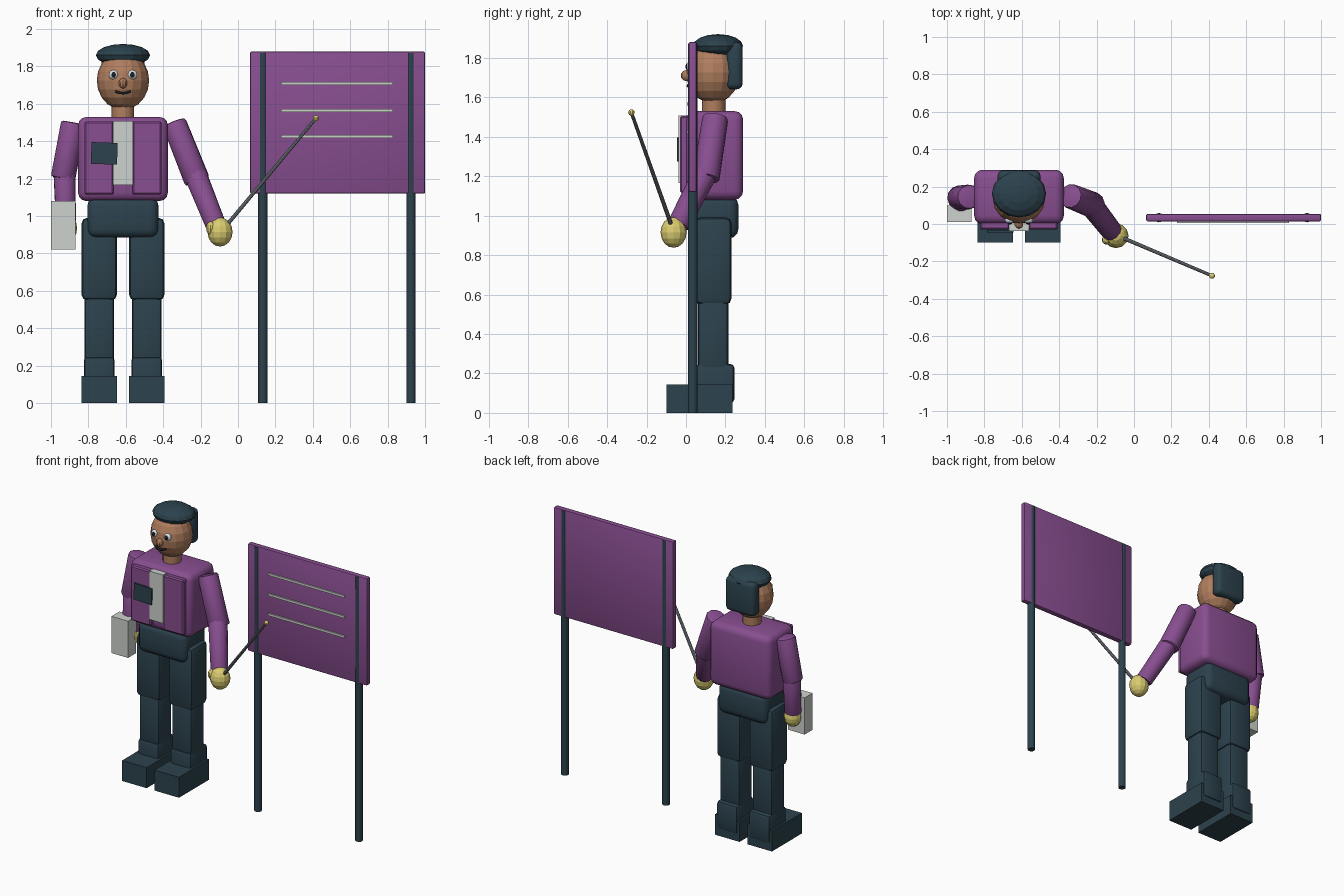
import bpy, bmesh, math
from mathutils import Vector

cube = bpy.data.objects.get("Cube")
if cube:
    bpy.data.objects.remove(cube, do_unlink=True)


def material(name, rgb):
    m = bpy.data.materials.new(name)
    m.use_nodes = True
    lin = [((c / 255 + 0.055) / 1.055) ** 2.4 for c in rgb] + [1]
    m.diffuse_color = lin
    m.node_tree.nodes["Principled BSDF"].inputs["Base Color"].default_value = lin
    return m


PURPLE = material("purple cloth", (136, 78, 144))
DARK = material("dark slate", (44, 66, 77))
SKIN = material("skin", (176, 126, 94))
YELLOW = material("yellow", (218, 204, 112))
PALE = material("pale grey", (206, 210, 205))
STEEL = material("steel grey", (134, 141, 148))
EYE = material("eye white", (222, 232, 236))
BLACK = material("near black", (28, 32, 38))


def finish(name, bm, mat, smooth=False):
    mesh = bpy.data.meshes.new(name)
    bm.to_mesh(mesh)
    bm.free()
    mesh.materials.append(mat)
    ob = bpy.data.objects.new(name, mesh)
    bpy.context.collection.objects.link(ob)
    if smooth:
        bpy.ops.object.select_all(action='DESELECT')
        ob.select_set(True)
        bpy.context.view_layer.objects.active = ob
        bpy.ops.object.shade_smooth_by_angle(angle=math.radians(35))
    return ob


def box(name, x, y, z, mat, bevel=0.0, segments=3):
    """Box from (min, max) ranges, with optional rounded edges."""
    bm = bmesh.new()
    bmesh.ops.create_cube(bm, size=1)
    for v in bm.verts:
        v.co = [(a + b) / 2 + c * (b - a) for c, (a, b) in zip(v.co, (x, y, z))]
    if bevel:
        bmesh.ops.bevel(bm, geom=bm.edges[:], offset=bevel, segments=segments,
                        profile=0.5, affect='EDGES')
    return finish(name, bm, mat, bool(bevel))


def rod(name, a, b, r1, r2, mat, sides=12, bevel=0.0):
    """Round bar between two points."""
    a, b = Vector(a), Vector(b)
    bm = bmesh.new()
    bmesh.ops.create_cone(bm, cap_ends=True, segments=sides, radius1=r1,
                          radius2=r2, depth=(b - a).length)
    if bevel:
        rims = [e for e in bm.edges if any(len(f.verts) > 4 for f in e.link_faces)]
        bmesh.ops.bevel(bm, geom=rims, offset=bevel, segments=2, profile=0.5,
                        affect='EDGES')
    ob = finish(name, bm, mat, True)
    ob.location = (a + b) / 2
    ob.rotation_euler = (b - a).to_track_quat('Z', 'Y').to_euler()
    return ob


def ball(name, centre, radii, mat, u=12, v=8, smooth=False):
    bm = bmesh.new()
    bmesh.ops.create_uvsphere(bm, u_segments=u, v_segments=v, radius=1)
    for vert in bm.verts:
        vert.co = [c + p * r for c, p, r in zip(centre, vert.co, radii)]
    return finish(name, bm, mat, smooth)


CX = -0.615  # centre line of the figure

# Torso and clothes
box("jacket", (CX - .24, CX + .24), (0, .29), (1.08, 1.53), PURPLE, .045)
box("hips", (CX - .19, CX + .19), (.01, .265), (.885, 1.1), DARK, .045)
for side, s in (("right", -1), ("left", 1)):
    xs = sorted((CX + s * .05, CX + s * .207))
    box(side + "_lapel", xs, (-.03, .02), (1.115, 1.505), PURPLE, .008, 1)
box("shirt_front", (CX - .053, CX + .053), (-.037, .02), (1.165, 1.508), PALE)
badge = box("pocket_badge", (-.07, .07), (-.006, .006), (-.058, .058), DARK)
badge.location = (-.715, -.04, 1.335)
badge.rotation_euler = (0, math.radians(2), 0)

# Legs and shoes
for side, s in (("right", -1), ("left", 1)):
    x = CX + s * .127

    def span(half):
        return (x - half, x + half)

    box(side + "_thigh", span(.094), (.045, .23), (.55, .99), DARK, .028, 2)
    box(side + "_shin", span(.08), (.06, .215), (.18, .6), DARK, .024, 2)
    box(side + "_ankle_cuff", span(.082), (.05, .245), (.05, .248), DARK, .02, 2)
    box(side + "_shoe", span(.096), (-.1, .235), (0, .145), DARK)

# Head
rod("neck", (CX, .14, 1.48), (CX, .14, 1.62), .06, .06, SKIN)
ball("head", (CX, .137, 1.725), (.14, .135, .157), SKIN, 16, 10)
ball("nose", (CX, .002, 1.71), (.024, .028, .028), SKIN, 10, 8)
for side, s in (("right", -1), ("left", 1)):
    x = CX + s * .05
    ball(side + "_eye", (x, .02, 1.755), (.026, .018, .026), EYE, 12, 8, True)
    ball(side + "_iris", (x, .004, 1.755), (.013, .007, .015), BLACK, 10, 6, True)

# Mouth as a short curved bar
curve = bpy.data.curves.new("mouth", 'CURVE')
curve.dimensions = '3D'
curve.bevel_depth = .007
curve.bevel_resolution = 1
curve.use_fill_caps = True
line = curve.splines.new('POLY')
line.points.add(6)
for i, p in enumerate(line.points):
    t = i / 3 - 1
    p.co = (CX + .04 * t, .009 + .012 * t * t, 1.657 + .011 * t * t, 1)
curve.materials.append(BLACK)
bpy.context.collection.objects.link(bpy.data.objects.new("mouth", curve))

# Cap of hair with a squared back
ball("hair_cap", (CX, .162, 1.86), (.145, .127, .06), DARK, 16, 8)
box("hair_back", (CX - .115, CX + .115), (.205, .287), (1.64, 1.88), DARK, .03)

# Right arm, carrying a box folder
elbow = (-.936, .14, 1.2)
rod("right_upper_arm", (-.88, .145, 1.5), elbow, .066, .066, PURPLE, 12, .012)
rod("right_forearm", (-.928, .14, 1.24), (-.92, .115, .96), .06, .055, PURPLE, 12, .01)
ball("right_hand", (-.918, .115, .935), (.058, .058, .07), YELLOW)
box("folder", (-1, -.87), (.012, .1), (.82, 1.08), PALE)

# Left arm, holding a pointer
rod("left_upper_arm", (-.342, .15, 1.5), (-.217, .1, 1.185), .066, .07, PURPLE, 12, .012)
rod("left_forearm", (-.235, .11, 1.24), (-.118, -.04, .95), .063, .056, PURPLE, 12, .01)
ball("left_hand", (-.096, -.063, .915), (.067, .066, .078), YELLOW)
ball("left_thumb", (-.146, -.085, .935), (.026, .026, .036), YELLOW, 10, 6)
tip = (.417, -.277, 1.523)
rod("pointer", (-.07, -.07, .94), tip, .011, .009, STEEL, 10)
ball("pointer_tip", tip, (.016, .016, .016), YELLOW, 10, 8)

# Notice board on two posts
box("board", (.065, 1), (.014, .054), (1.12, 1.88), PURPLE, .008, 2)
for side, x in (("right", .133), ("left", .925)):
    rod(side + "_post", (x, .034, 0), (x, .034, 1.873), .025, .025, DARK)
for name, z in (("top", 1.71), ("middle", 1.565), ("bottom", 1.425)):
    box(name + "_board_line", (.23, .83), (.005, .02), (z - .008, z + .008), PALE)
